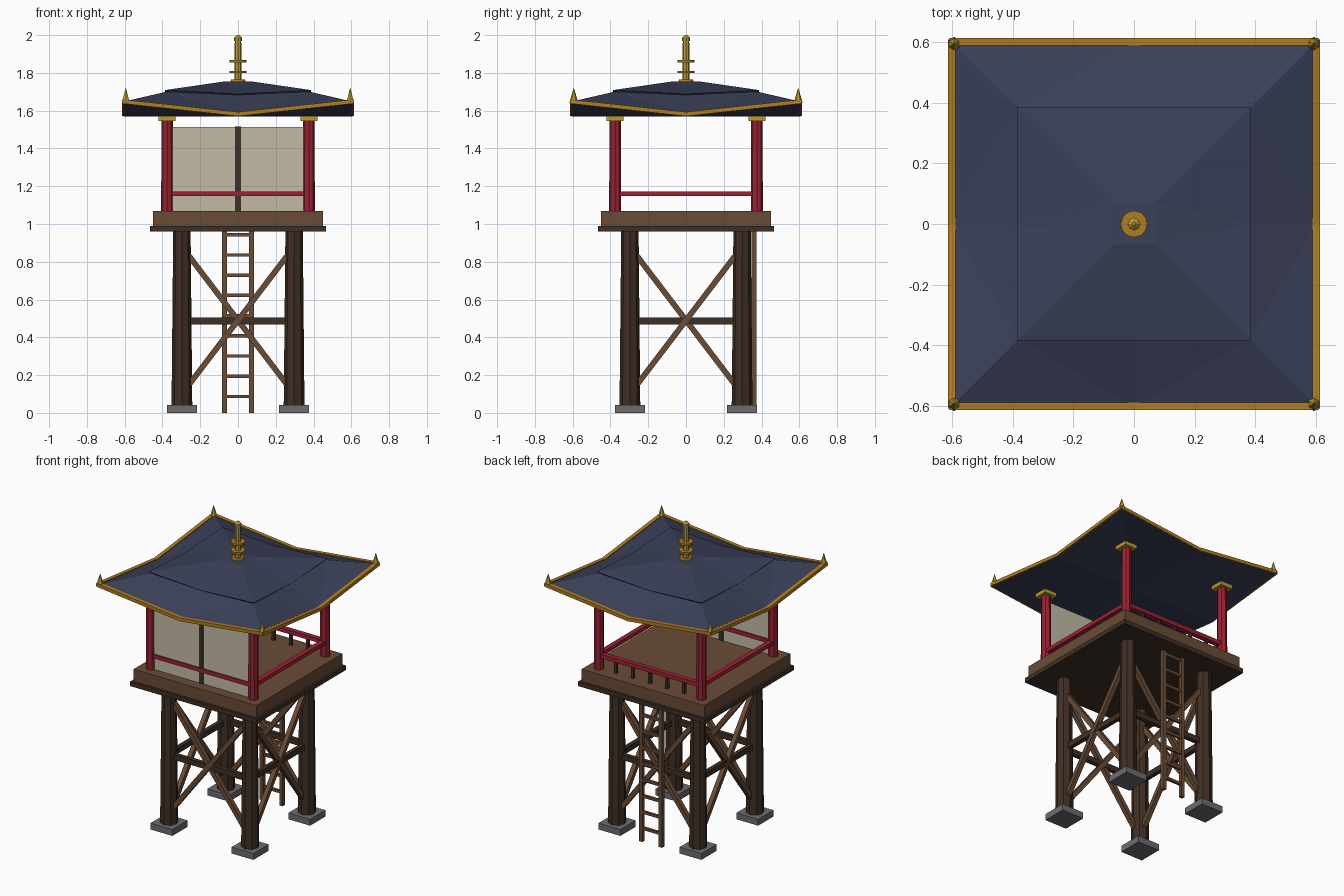
import bpy, bmesh, math
from mathutils import Vector

cube = bpy.data.objects.get("Cube")
if cube:
    bpy.data.objects.remove(cube, do_unlink=True)


def material(name, hex_code):
    lin = []
    for i in (0, 2, 4):
        c = int(hex_code[i:i + 2], 16) / 255
        lin.append(c / 12.92 if c < 0.04045 else ((c + 0.055) / 1.055) ** 2.4)
    m = bpy.data.materials.new(name)
    m.use_nodes = True
    m.diffuse_color = (*lin, 1)
    m.node_tree.nodes["Principled BSDF"].inputs["Base Color"].default_value = (*lin, 1)
    return m


DARK = material("dark_wood", "3f2f25")
BROWN = material("brown_wood", "694c36")
RED = material("red_lacquer", "9c2234")
NAVY = material("navy_tile", "3a4059")
TRIM = material("amber_trim", "b17d1f")
GOLD = material("gold", "bd9c34")
STONE = material("grey_stone", "6c6c72")
PAPER = material("paper", "c4bba6")


def finish(name, bm, mat):
    bmesh.ops.recalc_face_normals(bm, faces=bm.faces)
    me = bpy.data.meshes.new(name)
    bm.to_mesh(me)
    bm.free()
    me.materials.append(mat)
    ob = bpy.data.objects.new(name, me)
    bpy.context.scene.collection.objects.link(ob)
    return ob


def box(name, center, size, mat):
    bm = bmesh.new()
    bmesh.ops.create_cube(bm, size=1)
    for v in bm.verts:
        v.co = Vector(a * b for a, b in zip(v.co, size)) + Vector(center)
    return finish(name, bm, mat)


def beam(name, a, b, width, height, mat):
    """Rectangular bar from a to b, height kept upright."""
    a, b = Vector(a), Vector(b)
    d = b - a
    ob = box(name, (0, 0, 0), (width, height, d.length), mat)
    ob.location = (a + b) / 2
    ob.rotation_mode = 'QUATERNION'
    ob.rotation_quaternion = d.to_track_quat('Z', 'Y')
    return ob


def cone(name, x, y, z0, z1, r0, r1, mat, sides=8):
    bm = bmesh.new()
    bmesh.ops.create_cone(bm, cap_ends=True, segments=sides, radius1=r0,
                          radius2=r1, depth=z1 - z0)
    bmesh.ops.translate(bm, verts=bm.verts, vec=(x, y, (z0 + z1) / 2))
    return finish(name, bm, mat)


def side_point(k, u, d, z):
    """Point on side k of the square plan: u along the side, d outward."""
    x, y = u, -d
    for _ in range(k):
        x, y = -y, x
    return Vector((x, y, z))


LEG, POST = 0.297, 0.375
CORNERS = [(sx, sy) for sx in (-1, 1) for sy in (-1, 1)]

# Corner columns: footing, leg, upper post, cap, roof finial
for sx, sy in CORNERS:
    x, y = sx * LEG, sy * LEG
    box("footing", (x, y, 0.021), (0.16, 0.16, 0.042), STONE)
    cone("leg", x, y, 0.04, 0.97, 0.055, 0.046, DARK)
    x, y = sx * POST, sy * POST
    cone("post", x, y, 1.06, 1.55, 0.032, 0.03, RED)
    box("post_cap", (x, y, 1.558), (0.09, 0.09, 0.025), GOLD)
    cone("eave_finial", sx * 0.594, sy * 0.594, 1.64, 1.72, 0.024, 0.001, GOLD, 6)

# Cross braces, tie beams and hand rails on every side
for k in range(4):
    for s in (-1, 1):
        beam("brace", side_point(k, -LEG, LEG + s * 0.004, 0.49 - s * 0.39),
             side_point(k, LEG, LEG + s * 0.004, 0.49 + s * 0.39), 0.03, 0.03, BROWN)
    beam("tie_beam", side_point(k, -LEG, LEG, 0.487),
         side_point(k, LEG, LEG, 0.487), 0.028, 0.036, DARK)
    beam("hand_rail", side_point(k, -0.4, POST, 1.16),
         side_point(k, 0.4, POST, 1.16), 0.032, 0.026, RED)

# Platform
box("platform_frame", (0, 0, 0.975), (0.93, 0.93, 0.03), DARK)
box("platform_floor", (0, 0, 1.03), (0.9, 0.9, 0.08), BROWN)

# Paper screen on the front, short balusters on the back
box("screen", (0, -POST, 1.292), (0.7, 0.014, 0.445), PAPER)
box("screen_mullion", (0, -POST, 1.292), (0.032, 0.024, 0.447), DARK)
for i in range(-2, 3):
    box("baluster", (i * 0.125, POST, 1.11), (0.018, 0.018, 0.09), DARK)

# Ladder on the back
for s in (-1, 1):
    box("ladder_rail", (s * 0.072, 0.36, 0.48), (0.025, 0.025, 0.96), BROWN)
for i in range(9):
    box("ladder_rung", (0, 0.36, 0.087 + i * 0.107), (0.13, 0.016, 0.018), BROWN)


# Roof: eight-point rings (half width, corner height, middle height)
def ring(bm, half, zc, zm):
    out = []
    for k in range(4):
        out.append(bm.verts.new(side_point(k, -half, half, zc)))
        out.append(bm.verts.new(side_point(k, 0, half, zm)))
    return out


bm = bmesh.new()
rings = [ring(bm, *p) for p in ((0.605, 1.636, 1.57), (0.605, 1.648, 1.582),
                                (0.38, 1.70, 1.683), (0.386, 1.709, 1.688),
                                (0.07, 1.755, 1.755))]
for lo, hi in zip(rings, rings[1:]):
    for i in range(8):
        j = (i + 1) % 8
        if i % 2:      # keep the fold diagonals mirrored about each side
            bm.faces.new((lo[i], lo[j], hi[j]))
            bm.faces.new((lo[i], hi[j], hi[i]))
        else:
            bm.faces.new((lo[i], lo[j], hi[i]))
            bm.faces.new((lo[j], hi[j], hi[i]))
bm.faces.new(rings[-1])
soffit = bm.verts.new((0, 0, 1.57))
for i in range(8):
    bm.faces.new((rings[0][i], soffit, rings[0][(i + 1) % 8]))
finish("roof", bm, NAVY)

# Trim along the eaves
for k in range(4):
    for s in (-1, 1):
        beam("eave_trim", side_point(k, s * 0.608, 0.601, 1.648),
             side_point(k, 0, 0.601, 1.582), 0.025, 0.022, TRIM)

# Spire with two discs
cone("spire_base", 0, 0, 1.75, 1.765, 0.042, 0.036, TRIM, 12)
cone("spire", 0, 0, 1.75, 1.975, 0.02, 0.017, GOLD)
for z in (1.805, 1.862):
    cone("spire_disc", 0, 0, z - 0.006, z + 0.006, 0.044, 0.044, TRIM, 12)
cone("spire_knob", 0, 0, 1.97, 1.985, 0.021, 0.021, GOLD)
cone("spire_tip", 0, 0, 1.985, 2.0, 0.021, 0.006, GOLD)
